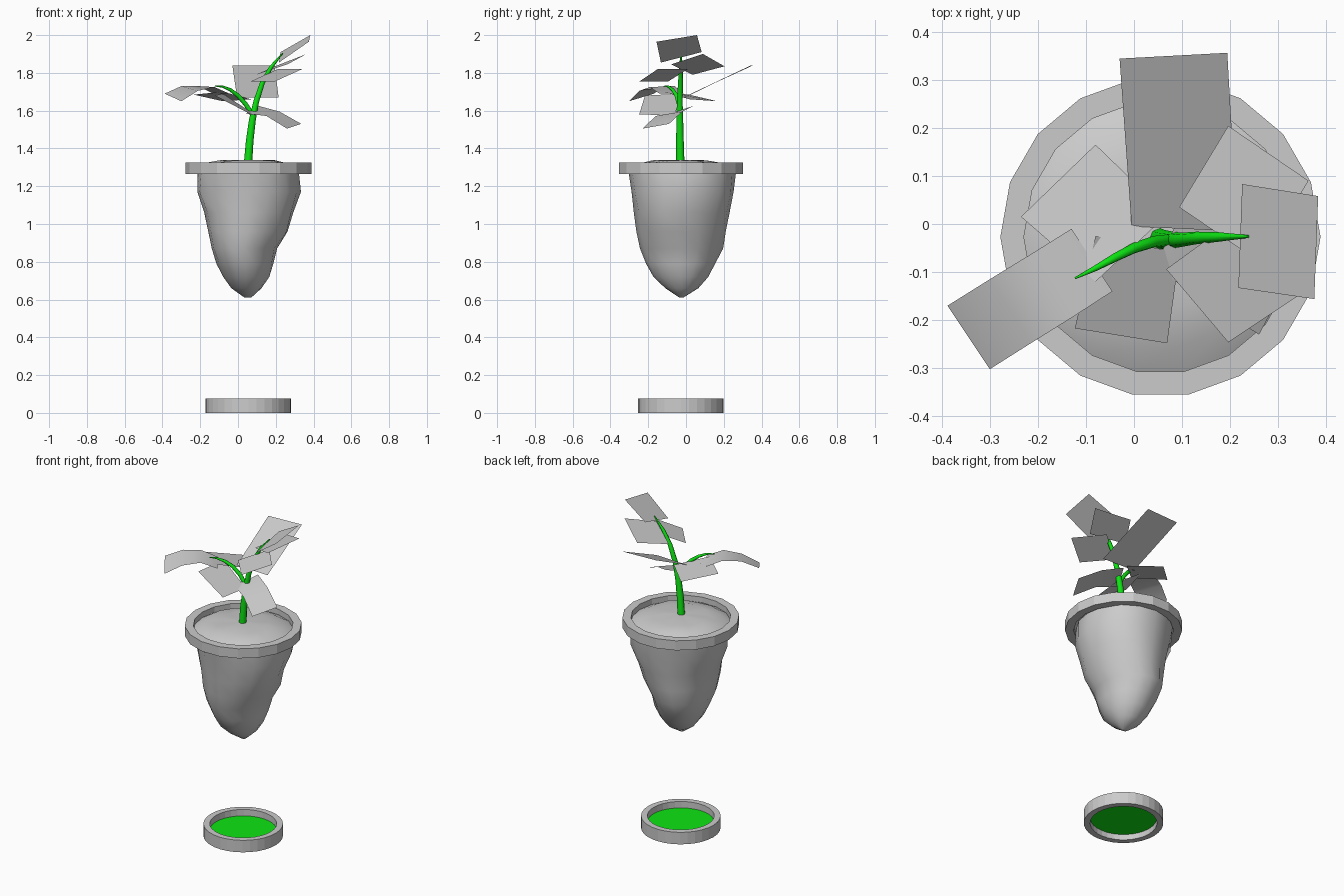
import bpy, bmesh, math, random
from mathutils import Vector

if "Cube" in bpy.data.objects:
    bpy.data.objects.remove(bpy.data.objects["Cube"])

random.seed(4)
CX, CY = 0.055, -0.027


def material(name, rgb):
    m = bpy.data.materials.new(name)
    m.diffuse_color = (*rgb, 1)
    m.use_nodes = True
    m.node_tree.nodes["Principled BSDF"].inputs["Base Color"].default_value = m.diffuse_color
    return m


GREY = material("pale_grey", (0.6, 0.6, 0.6))
GREEN = material("bright_green", (0.004, 0.78, 0.006))


def finish(name, bm, mat, smooth=None, fix=True):
    if fix:
        bmesh.ops.recalc_face_normals(bm, faces=bm.faces)
    me = bpy.data.meshes.new(name)
    bm.to_mesh(me)
    bm.free()
    me.materials.append(mat)
    ob = bpy.data.objects.new(name, me)
    bpy.context.collection.objects.link(ob)
    if smooth:
        bpy.context.view_layer.objects.active = ob
        ob.select_set(True)
        bpy.ops.object.shade_smooth_by_angle(angle=math.radians(smooth))
        ob.select_set(False)
    return ob


def loft(name, rings, mat, loop=False, caps=(False, False), smooth=None):
    """Skin a list of closed point rings."""
    bm = bmesh.new()
    vs = [[bm.verts.new(p) for p in r] for r in rings]
    n = len(vs[0])
    pairs = list(zip(vs, vs[1:])) + ([(vs[-1], vs[0])] if loop else [])
    for a, b in pairs:
        for i in range(n):
            j = (i + 1) % n
            bm.faces.new((a[i], a[j], b[j], b[i]))
    if caps[0]:
        bm.faces.new(vs[0][::-1])
    if caps[1]:
        bm.faces.new(vs[-1])
    return finish(name, bm, mat, smooth)


def circle(r, z, n, wobble=0.0):
    return [(CX + r * math.cos(math.tau * i / n), CY + r * math.sin(math.tau * i / n),
             z + random.uniform(-wobble, wobble)) for i in range(n)]


def collar(name, r_out, r_in, z0, z1, n):
    return loft(name, [circle(r_out, z0, n), circle(r_out, z1, n),
                       circle(r_in, z1, n), circle(r_in, z0, n)], GREY, loop=True)


def tube(name, path, n=8):
    """Tapered tube; path holds x, y, z, radius."""
    pts = [Vector(p[:3]) for p in path]
    rings = []
    for k, p in enumerate(pts):
        t = (pts[min(k + 1, len(pts) - 1)] - pts[max(k - 1, 0)]).normalized()
        u = t.cross(Vector((0, 1, 0))).normalized()
        v = t.cross(u)
        rings.append([p + path[k][3] * (u * math.cos(math.tau * i / n) + v * math.sin(math.tau * i / n))
                      for i in range(n)])
    return loft(name, rings, GREEN, caps=(True, True), smooth=60)


def leaf(name, *edges):
    """Sheet skinned across successive two-point edges."""
    bm = bmesh.new()
    vs = [[bm.verts.new(p) for p in e] for e in edges]
    for a, b in zip(vs, vs[1:]):
        bm.faces.new((a[0], a[1], b[1], b[0]))
    bm.normal_update()
    if sum(f.normal.z for f in bm.faces) < 0:
        bmesh.ops.reverse_faces(bm, faces=bm.faces)
    return finish(name, bm, GREY, 35 if len(edges) > 2 else None, fix=False)


# Saucer ring with a green disc inside
collar("saucer_ring", 0.226, 0.19, 0.0, 0.075, 32)
bm = bmesh.new()
bm.faces.new([bm.verts.new(p) for p in circle(0.19, 0.035, 32)])
finish("saucer_disc", bm, GREEN)

# Pot rim
collar("pot_rim", 0.333, 0.284, 1.265, 1.325, 18)

# Lumpy pot body: z, x min, x max, y min, y max
profile = [
    (1.28, -0.215, 0.325, -0.305, 0.265), (1.17, -0.215, 0.335, -0.285, 0.25),
    (1.06, -0.175, 0.29, -0.275, 0.235), (0.96, -0.155, 0.265, -0.262, 0.215),
    (0.87, -0.14, 0.205, -0.24, 0.195), (0.79, -0.115, 0.188, -0.21, 0.155),
    (0.72, -0.08, 0.165, -0.17, 0.115), (0.66, -0.035, 0.125, -0.11, 0.065),
    (0.61, 0.035, 0.07, -0.035, -0.015)]
N = 16
body = []
for k, (z, x0, x1, y0, y1) in enumerate(profile):
    ring = []
    for i in range(N):
        a = math.tau * i / N
        s = 1 + 0.035 * math.sin(3 * a + 9 * z) * abs(math.sin(2 * a)) + random.uniform(-0.02, 0.02)
        ring.append(((x0 + x1) / 2 + s * (x1 - x0) / 2 * math.cos(a),
                     (y0 + y1) / 2 + s * (y1 - y0) / 2 * math.sin(a), z))
    body.append(ring)
loft("pot_body", body, GREY, caps=(False, True), smooth=50)

# Soil mound inside the rim
loft("soil", [circle(0.284, 1.29, 18), circle(0.23, 1.318, 18, 0.006),
              circle(0.15, 1.333, 18, 0.006), circle(0.03, 1.34, 18)],
     GREY, caps=(False, True), smooth=50)

# Stem and side branch
tube("main_stem", [(0.053, -0.03, 1.32, 0.022), (0.062, -0.032, 1.44, 0.02), (0.076, -0.033, 1.55, 0.018),
                   (0.097, -0.033, 1.65, 0.015), (0.13, -0.029, 1.75, 0.013),
                   (0.175, -0.027, 1.83, 0.01), (0.237, -0.026, 1.905, 0.003)])
tube("side_branch", [(0.075, -0.033, 1.58, 0.012), (0.04, -0.037, 1.635, 0.012), (0.0, -0.05, 1.68, 0.011),
                     (-0.04, -0.07, 1.71, 0.009), (-0.08, -0.092, 1.727, 0.006), (-0.123, -0.113, 1.73, 0.002)])

# Flat leaves
leaf("leaf_back", ((-0.03, 0.344, 1.84), (0.194, 0.356, 1.84)), ((-0.005, -0.005, 1.67), (0.215, -0.015, 1.67)))
leaf("leaf_top", ((0.225, 0.083, 1.91), (0.383, 0.058, 2.0)), ((0.217, -0.133, 1.855), (0.375, -0.156, 1.965)))
leaf("leaf_right_back", ((0.196, 0.204, 1.835), (0.363, 0.09, 1.9)), ((0.094, 0.035, 1.79), (0.261, -0.079, 1.845)))
leaf("leaf_right_front", ((0.067, -0.094, 1.755), (0.196, -0.246, 1.755)), ((0.21, 0.01, 1.82), (0.34, -0.15, 1.82)))
leaf("leaf_left_back", ((-0.08, 0.165, 1.65), (-0.235, 0.015, 1.685)), ((0.07, 0.02, 1.66), (-0.08, -0.12, 1.70)))
leaf("leaf_front", ((-0.123, -0.217, 1.68), (0.069, -0.248, 1.58)), ((-0.08, -0.025, 1.69), (0.095, -0.06, 1.575)))

# Drooping bent leaves
leaf("leaf_left_bent", ((-0.13, -0.01, 1.69), (-0.045, -0.14, 1.69)), ((-0.21, -0.06, 1.73), (-0.125, -0.192, 1.725)),
     ((-0.30, -0.115, 1.73), (-0.213, -0.247, 1.705)), ((-0.388, -0.17, 1.69), (-0.30, -0.302, 1.65)))
leaf("leaf_right_bent", ((0.04, -0.09, 1.585), (0.11, 0.04, 1.625)), ((0.15, -0.16, 1.572), (0.22, -0.02, 1.595)),
     ((0.26, -0.23, 1.505), (0.335, -0.09, 1.53)))
